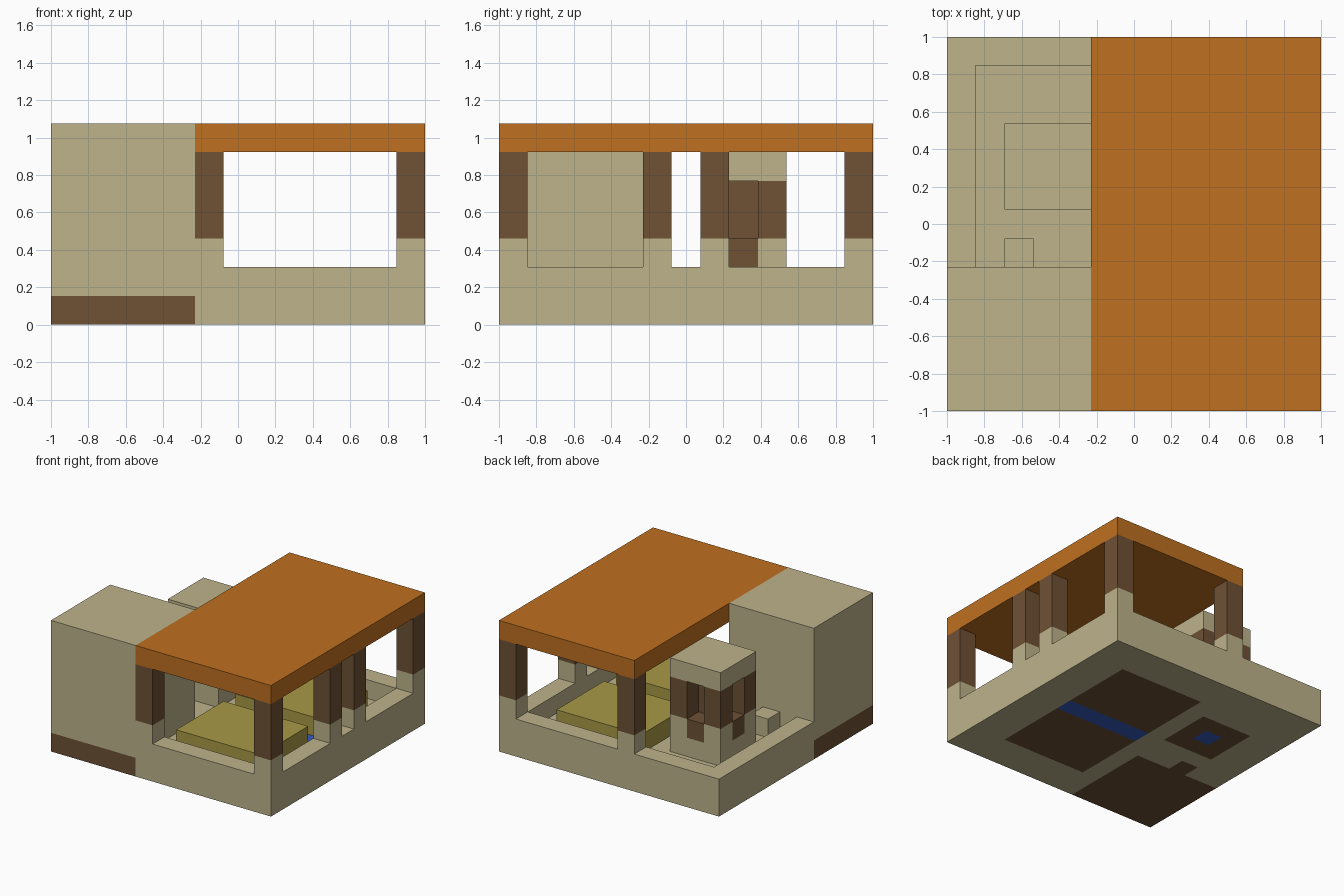
import bpy
import bmesh
from mathutils import Vector

cube = bpy.data.objects.get("Cube")
if cube:
    bpy.data.objects.remove(cube, do_unlink=True)

HALF = 13  # the plan is a grid of blocks, 13 to each side of the centre


def srgb(r, g, b):
    return tuple((c / 255 / 12.92) if c < 11 else ((c / 255 + 0.055) / 1.055) ** 2.4
                 for c in (r, g, b)) + (1,)


def material(name, colour):
    m = bpy.data.materials.new(name)
    m.use_nodes = True
    m.diffuse_color = colour
    m.node_tree.nodes["Principled BSDF"].inputs["Base Color"].default_value = colour
    return m


MATS = [
    material("sandstone", srgb(189, 179, 139)),
    material("dark wood", srgb(110, 81, 53)),
    material("orange roofing", srgb(191, 112, 32)),
    material("straw yellow", srgb(168, 153, 69)),
    material("blue water", srgb(54, 90, 190)),
]
SAND, WOOD, ORANGE, STRAW, BLUE = range(len(MATS))


def box(name, lo, hi, colour, cuts=((), (), ())):
    """Box in grid units; colour is an index, or a rule on the face centre."""
    bm = bmesh.new()
    bmesh.ops.create_cube(bm, size=1)
    lo, hi = Vector(lo), Vector(hi)
    for v in bm.verts:
        v.co = (lo + hi) / 2 + v.co * (hi - lo)
    for axis, places in enumerate(cuts):
        normal = Vector((axis == 0, axis == 1, axis == 2))
        for p in places:
            bmesh.ops.bisect_plane(bm, geom=bm.verts[:] + bm.edges[:] + bm.faces[:],
                                   plane_co=normal * p, plane_no=normal)
    for f in bm.faces:
        f.material_index = colour(f.calc_center_median()) if callable(colour) else colour
    for v in bm.verts:
        v.co = (v.co - Vector((HALF, HALF, 0))) / HALF
    mesh = bpy.data.meshes.new(name)
    bm.to_mesh(mesh)
    bm.free()
    for m in MATS:
        mesh.materials.append(m)
    obj = bpy.data.objects.new(name, mesh)
    bpy.context.collection.objects.link(obj)
    return obj


# Floor slab, with inlays under the block, step, tower and platforms
def floor_rule(c):
    def within(x0, x1, y0, y1):
        return x0 < c.x < x1 and y0 < c.y < y1
    if within(6, 8, 16, 18) or within(12, 22, 12, 14):
        return BLUE
    if (c.x < 10 and c.y < 10) or within(4, 6, 10, 12):
        return WOOD
    if within(4, 10, 14, 20) or within(12, 22, 4, 22):
        return WOOD
    return SAND


box("floor_slab", (0, 0, 0), (26, 26, 2), floor_rule,
    ((4, 6, 8, 10, 12, 22), (4, 10, 12, 14, 16, 18, 20, 22), ()))

# Solid corner block and the step beside it
box("corner_block", (0, 0, 2), (10, 10, 14), SAND)
box("step", (4, 10, 2), (6, 12, 4), SAND)

# Low walls round the edge
for name, x0, y0, x1, y1 in (("right_low_wall", 0, 10, 2, 24), ("back_low_wall", 0, 24, 26, 26),
                             ("left_low_wall", 24, 0, 26, 24), ("front_low_wall", 10, 0, 24, 2)):
    box(name, (x0, y0, 2), (x1, y1, 4), SAND)

# Posts: stone foot, wooden shaft
for i, (x, y) in enumerate(((10, 0), (24, 0), (24, 10), (24, 14), (24, 24), (10, 24))):
    box(f"roof_post_{i + 1}", (x, y, 4), (x + 2, y + 2, 12),
        lambda c: WOOD if c.z > 6 else SAND, ((), (), (6,)))

# Flat roof
box("roof", (10, 0, 12), (26, 26, 14), ORANGE)

# Twin platforms either side of the blue strip
for name, y in (("front_platform", 4), ("back_platform", 14)):
    box(name, (12, y, 2), (22, y + 8, 4), STRAW)


# Small tower: base with wooden sills, corner posts round a core, stone cap
def tower_rule(c):
    middle = 6 < c.x < 8 or 16 < c.y < 18
    return WOOD if middle and c.z > 4 else SAND


box("tower_base", (4, 14, 2), (10, 20, 6), tower_rule, ((6, 8), (16, 18), (4,)))
for i, (x, y) in enumerate(((4, 14), (8, 14), (4, 18), (8, 18))):
    box(f"tower_post_{i + 1}", (x, y, 6), (x + 2, y + 2, 10), WOOD)
box("tower_core", (6, 16, 6), (8, 18, 10), WOOD)
box("tower_cap", (4, 14, 10), (10, 20, 12), SAND)
